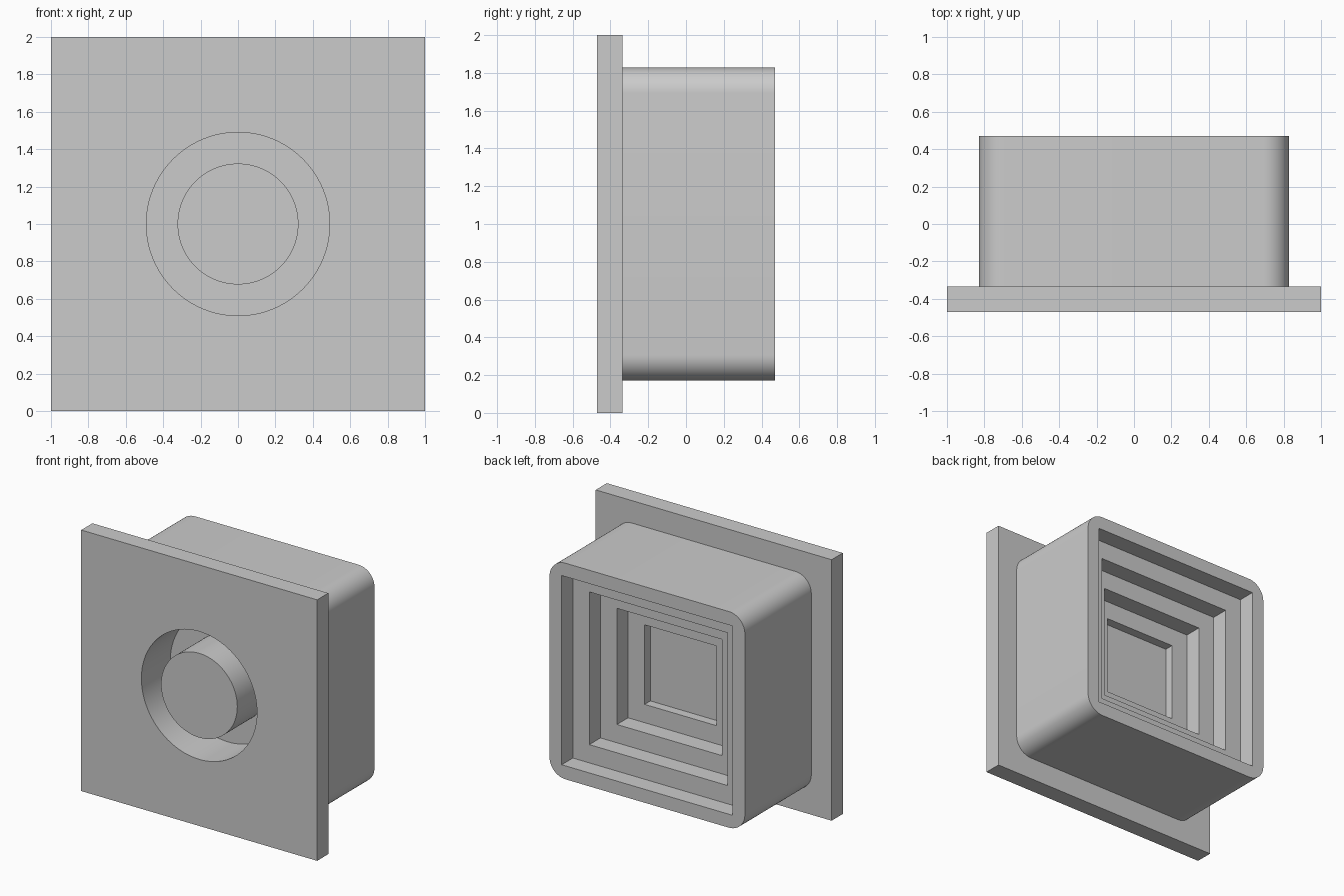
import bpy
import math

if "Cube" in bpy.data.objects:
    bpy.data.objects.remove(bpy.data.objects["Cube"], do_unlink=True)

FRONT, BACK = -0.47, 0.47
PLATE_BACK = -0.335
RECESS_FLOOR = -0.12

grey = bpy.data.materials.new("plain grey")
grey.use_nodes = True
colour = (0.6, 0.6, 0.6, 1)
grey.diffuse_color = colour
grey.node_tree.nodes["Principled BSDF"].inputs["Base Color"].default_value = colour


def block(name, half, y0, y1):
    """Square block centred on the axis, running from y0 to y1."""
    bpy.ops.mesh.primitive_cube_add(size=1, location=(0, (y0 + y1) / 2, 1))
    obj = bpy.context.object
    obj.name = name
    obj.scale = (2 * half, y1 - y0, 2 * half)
    bpy.ops.object.transform_apply(location=False, rotation=False, scale=True)
    obj.data.materials.append(grey)
    return obj


def rod(name, radius, y0, y1):
    """Round bar along the axis, running from y0 to y1."""
    bpy.ops.mesh.primitive_cylinder_add(
        vertices=96, radius=radius, depth=y1 - y0,
        location=(0, (y0 + y1) / 2, 1), rotation=(math.pi / 2, 0, 0))
    obj = bpy.context.object
    obj.name = name
    obj.data.materials.append(grey)
    return obj


def combine(target, tool, operation):
    """Apply a boolean and discard the tool."""
    tool.hide_render = True
    mod = target.modifiers.new("join", "BOOLEAN")
    mod.operation, mod.object, mod.solver = operation, tool, "EXACT"
    bpy.context.view_layer.objects.active = target
    bpy.ops.object.modifier_apply(modifier=mod.name)
    bpy.data.objects.remove(tool, do_unlink=True)


def smooth(obj):
    bpy.ops.object.select_all(action="DESELECT")
    obj.select_set(True)
    bpy.context.view_layer.objects.active = obj
    bpy.ops.object.shade_smooth_by_angle(angle=math.radians(30))


# Rear box with its four long edges rounded
box = block("rear_box", 0.828, PLATE_BACK - 0.05, BACK)
weights = box.data.attributes.new("bevel_weight_edge", "FLOAT", "EDGE")
for edge in box.data.edges:
    a, b = (box.data.vertices[i].co for i in edge.vertices)
    weights.data[edge.index].value = float(abs(a.y - b.y) > 0.1)
bevel = box.modifiers.new("round", "BEVEL")
bevel.limit_method = "WEIGHT"
bevel.width, bevel.segments = 0.135, 12
bpy.ops.object.modifier_apply(modifier=bevel.name)

# Front plate fused with the box
housing = block("housing", 1, FRONT, PLATE_BACK)
combine(housing, box, "UNION")

# Stepped square pocket in the back
for half, floor in ((0.725, 0.335), (0.585, 0.2), (0.445, 0.065), (0.305, -0.005)):
    combine(housing, block("step_cutter", half, floor, BACK + 0.1), "DIFFERENCE")

# Round recess in the front
combine(housing, rod("recess_cutter", 0.49, FRONT - 0.1, RECESS_FLOOR), "DIFFERENCE")
smooth(housing)

# Centre boss, flush with the plate
smooth(rod("centre_boss", 0.323, FRONT, RECESS_FLOOR + 0.03))
